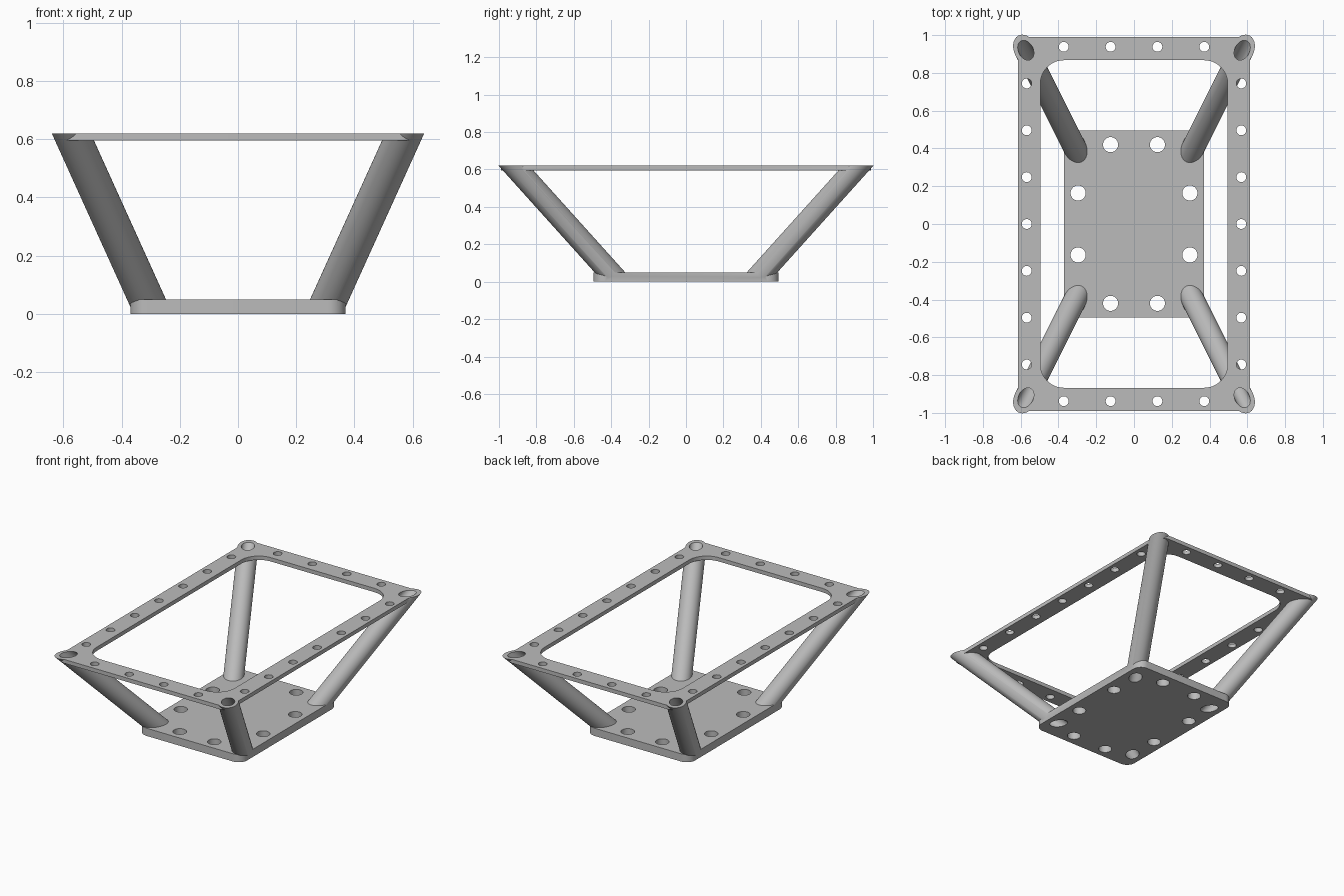
import bpy, bmesh
from math import pi, cos, sin, hypot

if "Cube" in bpy.data.objects:
    bpy.data.objects.remove(bpy.data.objects["Cube"])

grey = bpy.data.materials.new("plain grey")
grey.use_nodes = True
GREY = (0.5, 0.5, 0.5, 1)
grey.diffuse_color = GREY
grey.node_tree.nodes["Principled BSDF"].inputs["Base Color"].default_value = GREY

HEIGHT = 0.62
FRAME_LOW = 0.595
BASE_TOP = 0.05
FOOT = (0.292, 0.362)      # leg axis where it meets the ground plane
LEAN = (0.453, 0.9)        # outward travel of a leg per unit of height


def circle(x, y, r, n=40):
    return [(x + r * cos(2 * pi * i / n), y + r * sin(2 * pi * i / n)) for i in range(n)]


def rounded_rect(hx, hy, r, n=12):
    pts = []
    for k, (sx, sy) in enumerate([(1, 1), (-1, 1), (-1, -1), (1, -1)]):
        for i in range(n + 1):
            a = (k + i / n) * pi / 2
            pts.append((sx * (hx - r) + r * cos(a), sy * (hy - r) + r * sin(a)))
    return pts


def leg_section(r, sx, sy):
    """Horizontal slice, at ground level, through a leaning round bar."""
    lean = hypot(*LEAN)
    ux, uy = LEAN[0] / lean, LEAN[1] / lean
    pts = []
    for a, b in circle(0, 0, r, 64):
        a *= hypot(1, lean)
        pts.append((sx * (FOOT[0] + a * ux - b * uy), sy * (FOOT[1] + a * uy + b * ux)))
    return pts


def add_prism(bm, ring, z0, z1, lean=(0, 0)):
    low, high = [[bm.verts.new((x + lean[0] * z, y + lean[1] * z, z)) for x, y in ring]
                 for z in (z0, z1)]
    bm.faces.new(low)
    bm.faces.new(high)
    for i in range(len(ring)):
        j = (i + 1) % len(ring)
        bm.faces.new((low[i], low[j], high[j], high[i]))


def make(name, prisms):
    bm = bmesh.new()
    for p in prisms:
        add_prism(bm, *p)
    bmesh.ops.recalc_face_normals(bm, faces=bm.faces)
    mesh = bpy.data.meshes.new(name)
    bm.to_mesh(mesh)
    bm.free()
    mesh.materials.append(grey)
    ob = bpy.data.objects.new(name, mesh)
    bpy.context.collection.objects.link(ob)
    return ob


def combine(target, other, operation):
    mod = target.modifiers.new(operation.lower(), "BOOLEAN")
    mod.operation = operation
    mod.solver = "EXACT"
    mod.object = other
    bpy.context.view_layer.objects.active = target
    bpy.ops.object.modifier_apply(modifier=mod.name)
    bpy.data.objects.remove(other)


corners = [(sx, sy) for sx in (-1, 1) for sy in (-1, 1)]

# Top frame, base plate and four leaning legs, fused into one body
stand = make("mounting_stand", [(rounded_rect(0.615, 0.99, 0.06), FRAME_LOW, HEIGHT)])
combine(stand, make("base_plate", [(rounded_rect(0.37, 0.495, 0.06), 0, BASE_TOP)]), "UNION")
for sx, sy in corners:
    lean = (sx * LEAN[0], sy * LEAN[1])
    leg = make("leg", [(leg_section(0.061, sx, sy), 0.01, HEIGHT, lean)])
    combine(stand, leg, "UNION")

# Large opening in the frame
cuts = [(rounded_rect(0.496, 0.867, 0.125), 0.57, 0.7)]

# Frame bolt holes
pitch = 0.248
for s in (-1, 1):
    for i in range(-3, 4):
        cuts.append((circle(s * 0.568, i * pitch, 0.026), 0.575, 0.7))
    for i in (-1.5, -0.5, 0.5, 1.5):
        cuts.append((circle(i * pitch, s * 0.938, 0.026), 0.575, 0.7))

# Base bolt holes and the bore through each leg
for sx, sy in corners:
    cuts.append((circle(sx * 0.296, sy * 0.164, 0.04), -0.05, 0.1))
    cuts.append((circle(sx * 0.124, sy * 0.42, 0.04), -0.05, 0.1))
    lean = (sx * LEAN[0], sy * LEAN[1])
    cuts.append((leg_section(0.039, sx, sy), -0.05, 0.67, lean))
combine(stand, make("hole_cutter", cuts), "DIFFERENCE")

# Smooth round walls, crisp edges
bpy.ops.object.select_all(action="DESELECT")
stand.select_set(True)
bpy.context.view_layer.objects.active = stand
bpy.ops.object.shade_smooth_by_angle(angle=pi / 6)
